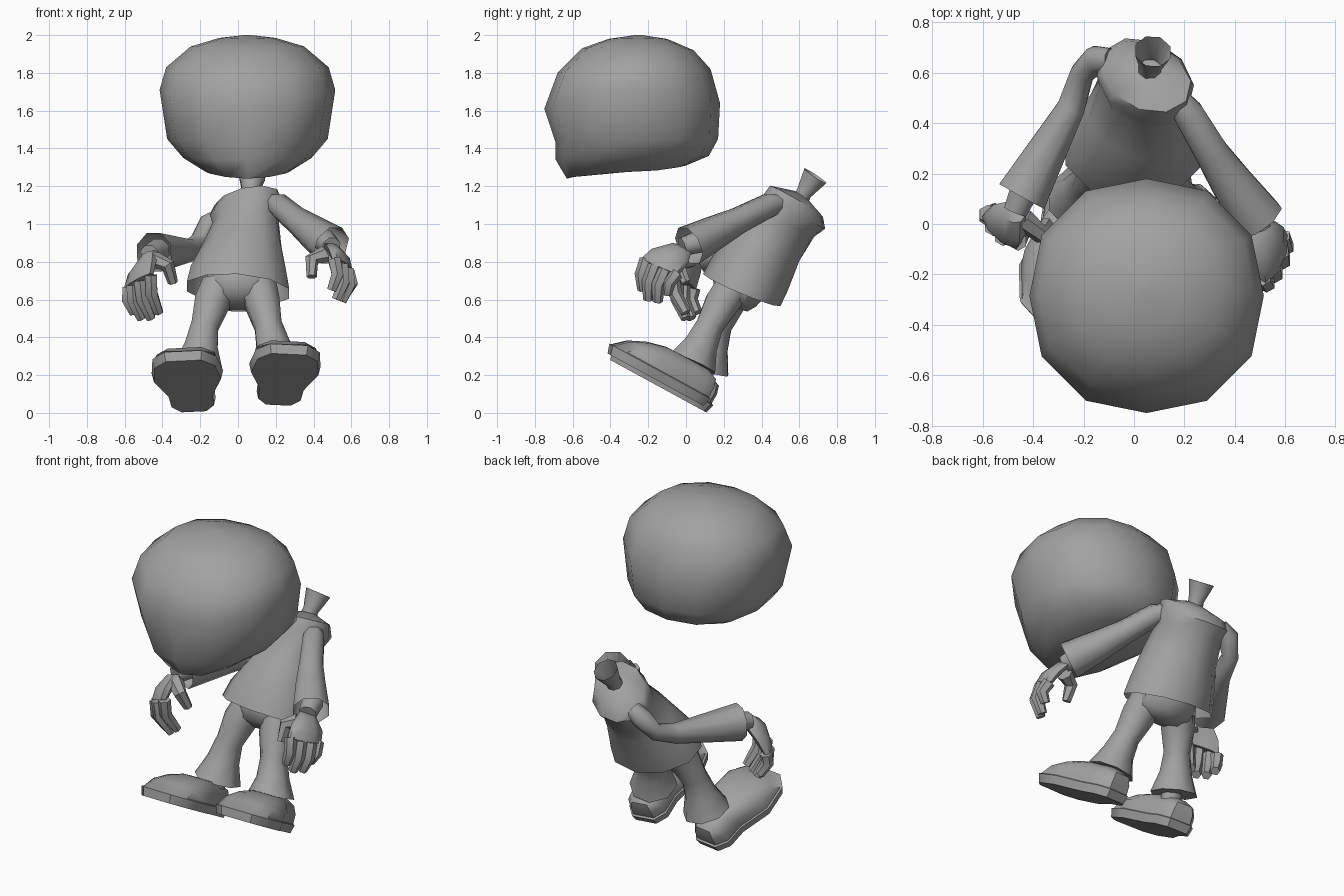
import bpy, bmesh, math
from math import sin, cos, pi
from mathutils import Vector as V

cube = bpy.data.objects.get("Cube")
if cube:
    bpy.data.objects.remove(cube)

grey = bpy.data.materials.new("plain grey")
grey.use_nodes = True
grey.diffuse_color = (0.36, 0.36, 0.36, 1)
grey.node_tree.nodes["Principled BSDF"].inputs["Base Color"].default_value = grey.diffuse_color


def loft(name, loops, caps=(True, True), angle=50):
    """Skin a list of equal-length point loops."""
    bm = bmesh.new()
    rows = [[bm.verts.new(p) for p in loop] for loop in loops]
    n = len(rows[0])
    for a, b in zip(rows, rows[1:]):
        for i in range(n):
            j = (i + 1) % n
            bm.faces.new((a[i], a[j], b[j], b[i]))
    for row, cap in zip((rows[0], rows[-1]), caps):
        if cap:
            bm.faces.new(row)
    bmesh.ops.recalc_face_normals(bm, faces=bm.faces)
    mesh = bpy.data.meshes.new(name)
    bm.to_mesh(mesh)
    bm.free()
    mesh.materials.append(grey)
    obj = bpy.data.objects.new(name, mesh)
    bpy.context.collection.objects.link(obj)
    bpy.ops.object.select_all(action='DESELECT')
    obj.select_set(True)
    bpy.context.view_layer.objects.active = obj
    bpy.ops.object.shade_smooth_by_angle(angle=math.radians(angle))


def ring(center, side, depth, n=8):
    """Ellipse loop spanned by two half-axis vectors."""
    c, s, d = V(center), V(side), V(depth)
    return [c + s * cos(2 * pi * (i + .5) / n) + d * sin(2 * pi * (i + .5) / n) for i in range(n)]


def tube(name, points, radii, n=8, caps=(True, True), ref=(1, 0, 0)):
    """Round tube through points with a radius at each."""
    pts = [V(p) for p in points]
    loops = []
    for i, p in enumerate(pts):
        t = (pts[min(i + 1, len(pts) - 1)] - pts[max(i - 1, 0)]).normalized()
        s = (V(ref) - t * t.dot(V(ref))).normalized()
        loops.append(ring(p, s * radii[i], t.cross(s) * radii[i], n))
    loft(name, loops, caps)


# Head: tilted twelve-sided rings (front y, back y, half width, front z, side z, back z)
head_rings = [
    (-.27, -.23, .02, 2, 2, 2),
    (-.41, -.10, .15, 1.98, 1.985, 1.98),
    (-.55, .04, .30, 1.93, 1.94, 1.92),
    (-.68, .13, .43, 1.80, 1.83, 1.82),
    (-.75, .18, .465, 1.61, 1.71, 1.64),
    (-.69, .17, .425, 1.43, 1.45, 1.45),
    (-.69, .12, .34, 1.34, 1.35, 1.36),
    (-.63, .00, .22, 1.24, 1.275, 1.31),
]
loops = []
for yf, yb, hw, zf, zs, zb in head_rings:
    loop = []
    for i in range(12):
        a = 2 * pi * i / 12
        c = cos(a)
        full = 1 + .045 * sin(2 * a) ** 2
        z = zs + ((zb if c > 0 else zf) - zs) * c * c
        loop.append(V((.05 + full * hw * sin(a), (yf + yb) / 2 + full * c * (yb - yf) / 2, z)))
    loops.append(loop)
loft("head", loops, angle=60)

# Shirt: twisted, leaning back, with a wider yoke over a narrow chest, open at the hem
loft("shirt", [
    ring((.0, .295, .65), (.285, 0, -.02), (0, .205, -.085), 10),
    ring((.005, .34, .74), (.265, -.01, -.01), (.01, .2, -.09), 10),
    ring((.025, .43, .89), (.21, -.04, .01), (.02, .17, -.085), 10),
    ring((.04, .53, 1.01), (.175, -.06, .03), (.03, .14, -.075), 10),
    ring((.045, .57, 1.06), (.19, -.07, .035), (.04, .155, -.08), 10),
    ring((.05, .585, 1.12), (.175, -.06, .045), (.03, .13, -.07), 10),
    ring((.06, .61, 1.15), (.05, -.01, .01), (.01, .04, -.025), 10),
], (False, True))

# Neck: open funnel
tube("neck", [(.06, .6, 1.12), (.065, .625, 1.165), (.075, .685, 1.255)],
     [.05, .045, .075], 8, (True, False))

# Trousers
loft("pelvis", [
    ring((.02, .33, .78), (.17, 0, 0), (0, .13, -.05)),
    ring((.01, .28, .67), (.2, 0, 0), (0, .15, -.06)),
    ring((.01, .26, .6), (.18, 0, 0), (0, .12, -.04)),
    ring((.01, .26, .555), (.1, 0, 0), (0, .07, -.02)),
])
legs = {
    "left": [(.11, .25, .67), (.13, .19, .58), (.16, .125, .46), (.185, .08, .36), (.2, .035, .26)],
    "right": [(-.1, .27, .67), (-.14, .22, .58), (-.175, .17, .46), (-.195, .135, .35), (-.21, .1, .235)],
}
for side, path in legs.items():
    tube(side + "_trouser_leg", path, [.1, .098, .078, .095, .138])

# Shoes: a foot outline stacked upward in a toe-up frame
outline = [(.31, .1), (.24, .17), (.08, .19), (-.1, .125), (-.22, .12), (-.285, .07)]
outline += [(f, -s) for f, s in reversed(outline)]
layers = [(0, .95, .94, 0), (.05, 1, 1, 0), (.055, .96, .95, 0), (.11, .86, .9, -.03),
          (.155, .68, .7, -.07), (.18, .42, .45, -.09)]


def shoe(name, center, splay):
    fwd = V((splay, -.88, .48)).normalized()
    up = V((0, .48, .88))
    up = (up - fwd * up.dot(fwd)).normalized()
    across = fwd.cross(up)
    loft(name, [[V(center) + fwd * (f * lf + shift) + across * (s * ls) + up * h
                 for f, s in outline] for h, lf, ls, shift in layers], angle=40)


shoe("left_shoe", (.24, -.15, .17), .1)
shoe("right_shoe", (-.26, -.135, .135), -.1)
tube("left_ankle", [(.2, .05, .32), (.21, .01, .18)], [.06, .06])
tube("right_ankle", [(-.2, .11, .3), (-.22, .05, .16)], [.06, .06])

# Sleeves: flared tubes, open at the cuff
tube("left_sleeve", [(.17, .5, 1.11), (.215, .44, 1.1), (.31, .28, 1.02), (.39, .16, .96), (.495, .015, .885)],
     [.05, .065, .072, .09, .11], 8, (True, False), (0, 0, 1))
tube("right_sleeve", [(-.09, .65, 1.04), (-.15, .65, 1.0), (-.205, .6, .91), (-.25, .46, .86), (-.445, .11, .85)],
     [.05, .06, .05, .06, .11], 8, (True, False), (0, 0, 1))


# Hands: forearm, palm, four curled fingers and a thumb
def hand(side, arm, wrist, knuckles, tips, thumb, out):
    wrist, out = V(wrist), V(out)
    ks, ts = [V(k) for k in knuckles], [V(t) for t in tips]
    mid = (ks[0] + ks[3]) / 2
    across = (ks[3] - ks[0]) / 2
    tube(side + "_forearm", [arm, wrist], [.065, .052], 8, ref=(0, 0, 1))
    loft(side + "_palm", [
        ring(wrist, across * .55, out * .048),
        ring(wrist.lerp(mid, .5) + out * .02, across * 1.15, out * .052),
        ring(mid + out * .01, across * 1.25, out * .042),
    ])
    for i, (k, t) in enumerate(zip(ks, ts)):
        bend = k.lerp(t, .5) + out * .03
        tube(f"{side}_finger_{i + 1}", [k, bend, t], [.037, .036, .027], 6)
    tube(side + "_thumb", thumb, [.045, .038, .027], 6, ref=(0, 1, 0))


hand("left", (.46, .08, .91), (.495, -.02, .88),
     [(.51, -.21, .81), (.55, -.165, .78), (.58, -.11, .755), (.585, -.05, .74)],
     [(.495, -.23, .65), (.52, -.2, .6), (.55, -.15, .59), (.57, -.1, .63)],
     [(.46, -.06, .84), (.39, -.09, .81), (.39, -.13, .72)], (.8, -.55, .1))
hand("right", (-.42, .17, .86), (-.47, .05, .84),
     [(-.46, -.07, .73), (-.52, -.05, .7), (-.56, -.01, .675), (-.58, .04, .66)],
     [(-.42, .0, .53), (-.46, .0, .5), (-.51, .03, .5), (-.55, .06, .53)],
     [(-.44, .02, .81), (-.37, -.04, .78), (-.345, 0, .69)], (-.6, -.75, .1))
